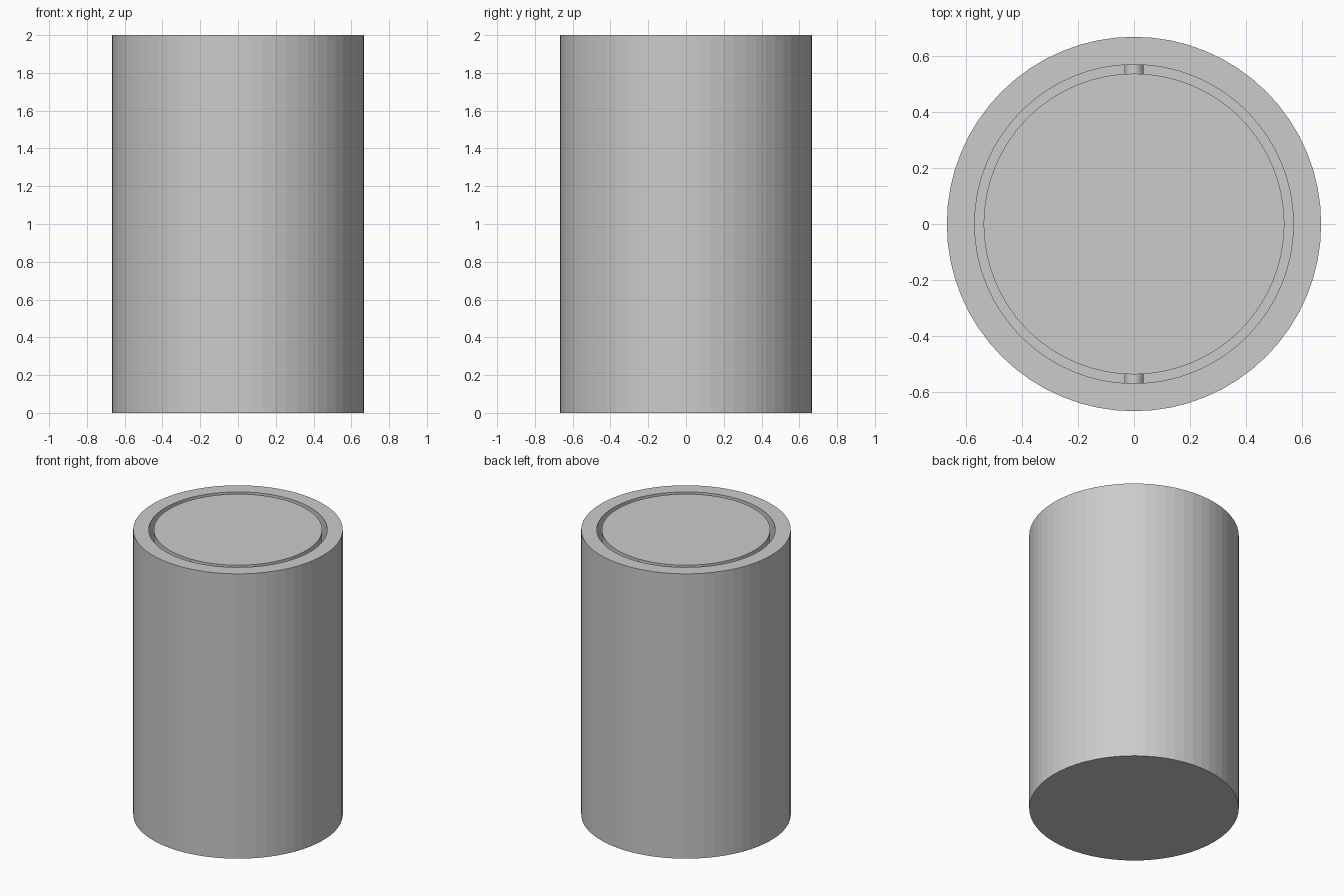
import bpy, bmesh, math

if "Cube" in bpy.data.objects:
    bpy.data.objects.remove(bpy.data.objects["Cube"])

SEGS = 64
R_OUT, R_IN, R_LID = 0.667, 0.568, 0.536
HEIGHT, WALL = 2.0, 0.1


def make_object(name, bm):
    bmesh.ops.recalc_face_normals(bm, faces=bm.faces)
    mesh = bpy.data.meshes.new(name)
    bm.to_mesh(mesh)
    bm.free()
    obj = bpy.data.objects.new(name, mesh)
    bpy.context.collection.objects.link(obj)
    return obj


def turned(name, profile):
    """Stack rings of (radius, z) and cap the first and last ring."""
    bm = bmesh.new()
    rings = [[bm.verts.new((r * math.cos(2 * math.pi * i / SEGS),
                            r * math.sin(2 * math.pi * i / SEGS), z))
              for i in range(SEGS)] for r, z in profile]
    for a, b in zip(rings, rings[1:]):
        for i in range(SEGS):
            j = (i + 1) % SEGS
            bm.faces.new((a[i], a[j], b[j], b[i]))
    bm.faces.new(rings[0])
    bm.faces.new(rings[-1])
    return make_object(name, bm)


# Hollow bin body with a closed floor
turned("bin_body", [(R_OUT, 0), (R_OUT, HEIGHT), (R_IN, HEIGHT), (R_IN, WALL)])

# Swing lid, flush with the rim
turned("swing_lid", [(R_LID, HEIGHT - WALL), (R_LID, HEIGHT)])

# Two pivot pins bridging the gap between lid and body
for name, side in (("front_pivot_pin", -1), ("back_pivot_pin", 1)):
    bpy.ops.mesh.primitive_cylinder_add(
        vertices=32, radius=0.034, depth=0.08,
        location=(0, side * 0.552, HEIGHT - WALL / 2),
        rotation=(math.pi / 2, 0, 0))
    bpy.context.object.name = name
